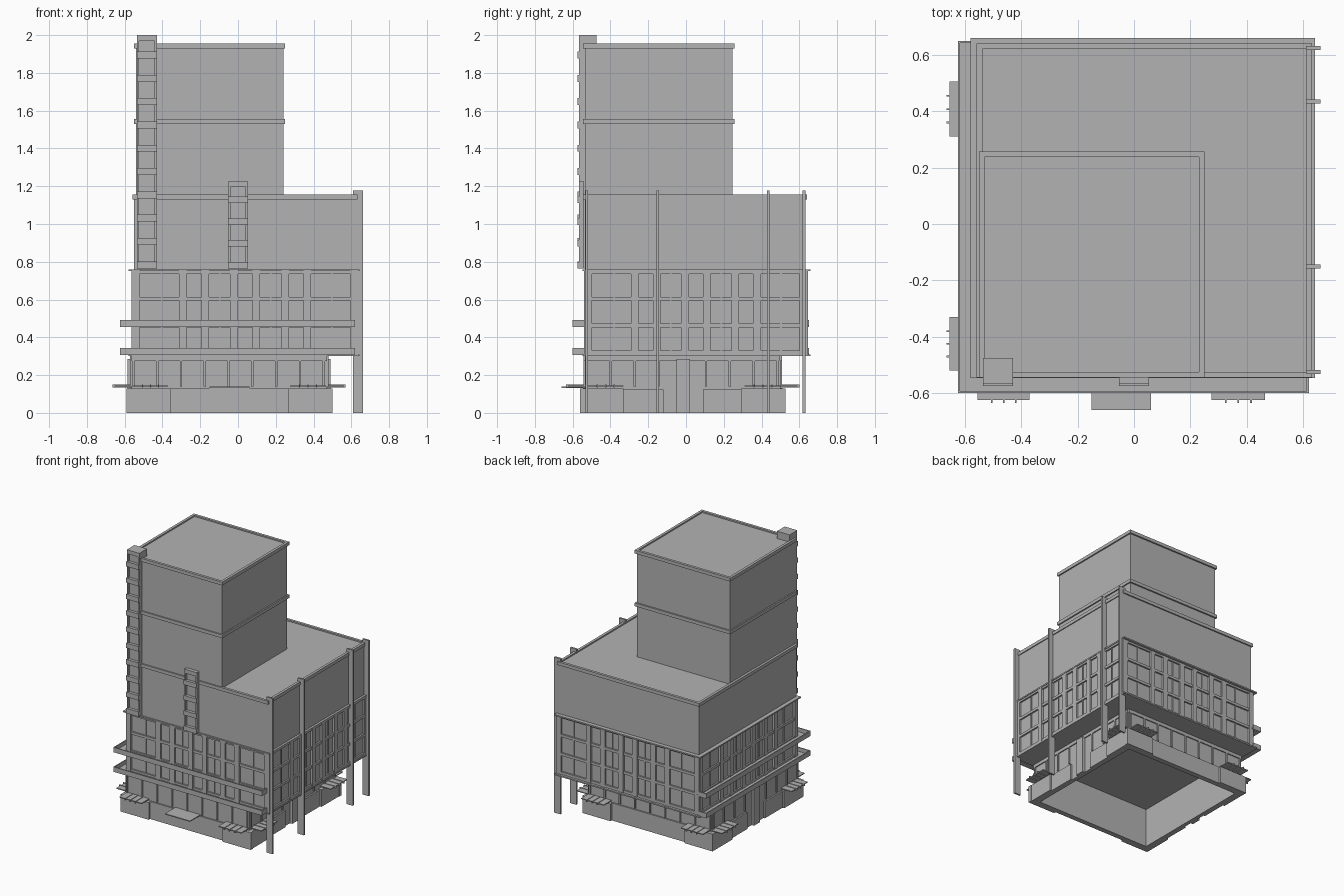
import bpy
import bmesh

cube = bpy.data.objects.get("Cube")
if cube:
    bpy.data.objects.remove(cube, do_unlink=True)

GREY = (0.45, 0.45, 0.45, 1)
mat = bpy.data.materials.new("concrete_grey")
mat.use_nodes = True
mat.diffuse_color = GREY
mat.node_tree.nodes["Principled BSDF"].inputs["Base Color"].default_value = GREY


def build(name, boxes):
    """One object made of boxes, each (x0, x1, y0, y1, z0, z1)."""
    bm = bmesh.new()
    for x0, x1, y0, y1, z0, z1 in boxes:
        verts = bmesh.ops.create_cube(bm, size=1)["verts"]
        for v in verts:
            v.co.x = x1 if v.co.x > 0 else x0
            v.co.y = y1 if v.co.y > 0 else y0
            v.co.z = z1 if v.co.z > 0 else z0
    mesh = bpy.data.meshes.new(name)
    bm.to_mesh(mesh)
    bm.free()
    mesh.materials.append(mat)
    obj = bpy.data.objects.new(name, mesh)
    bpy.context.collection.objects.link(obj)
    return obj


def ring(x0, x1, y0, y1, z0, z1, t):
    """Four walls of thickness t inside a rectangle."""
    return [(x0, x1, y0, y0 + t, z0, z1), (x0, x1, y1 - t, y1, z0, z1),
            (x0, x0 + t, y0 + t, y1 - t, z0, z1), (x1 - t, x1, y0 + t, y1 - t, z0, z1)]


def on_side(rect, side, a0, a1, d0, d1, z0, z1):
    """Box on one side of a rectangle: a along the wall, d outward from it."""
    x0, x1, y0, y1 = rect
    return {"front": (a0, a1, y0 - d1, y0 - d0, z0, z1),
            "back": (a0, a1, y1 + d0, y1 + d1, z0, z1),
            "left": (x0 - d1, x0 - d0, a0, a1, z0, z1),
            "right": (x1 + d0, x1 + d1, a0, a1, z0, z1)}[side]


SIDES = ("front", "back", "left", "right")

# Ground floor: open-bottomed shell, set back under the upper storeys
BASE = (-0.565, 0.47, -0.535, 0.5)
build("ground_walls", ring(*BASE, 0, 0.3, 0.03))
shops, frames, canopies, brackets = [], [], [], []
for side in SIDES:
    across = side in ("front", "back")
    start, end = (-0.59, 0.5) if across else (-0.56, 0.525)
    inner = (-0.355, 0.265) if across else (-0.33, 0.29)
    # Corner shop fronts
    for a0, a1 in ((start, inner[0]), (inner[1], end)):
        shops.append(on_side(BASE, side, a0, a1, 0, 0.026, 0, 0.13))
    # Middle shop fronts and door pier
    if across:
        shops.append(on_side(BASE, side, *inner, 0, 0.01, 0, 0.133))
    else:
        shops.append(on_side(BASE, side, -0.33, -0.12, 0, 0.012, 0, 0.125))
        shops.append(on_side(BASE, side, 0.09, 0.29, 0, 0.012, 0, 0.125))
        frames.append(on_side(BASE, side, -0.05, 0.02, 0, 0.02, 0, 0.285))
    # Clerestory mullions
    for i in range(9):
        a = start + 0.03 + i * 0.126
        frames.append(on_side(BASE, side, a, a + 0.012, 0, 0.008, 0.14, 0.3))
    frames.append(on_side(BASE, side, start + 0.025, end - 0.03, 0, 0.008, 0.275, 0.3))
    # Thin canopies with struts
    for a0, a1 in ((-0.555, -0.37), (0.275, 0.465)) if across else ((-0.52, -0.33), (0.31, 0.505)):
        canopies.append(on_side(BASE, side, a0, a1, 0, 0.09, 0.139, 0.146))
        for a in (a0 + 0.05, (a0 + a1) / 2, a1 - 0.05):
            brackets.append(on_side(BASE, side, a - 0.003, a + 0.003, 0, 0.1, 0.134, 0.15))
canopies.append(on_side(BASE, "front", -0.15, 0.06, 0, 0.125, 0.133, 0.14))
build("shop_fronts", shops)
build("ground_frames", frames)
build("canopies", canopies)
build("canopy_struts", brackets)

# Lower storeys: recessed glazing behind a grid of piers and spandrels
LOW = (-0.55, 0.625, -0.525, 0.63)
x0, x1, y0, y1 = LOW
build("lower_glazing", [(x0, x1, y0, y1, 0.3, 0.76)])
piers, spandrels = [], []
for side in SIDES:
    across = side in ("front", "back")
    mid, half = ((x0 + x1) / 2, (x1 - x0) / 2) if across else ((y0 + y1) / 2, (y1 - y0) / 2)
    for f in (0.985, 0.56, 0.36, 0.1):
        for s in (-1, 1):
            a = mid + s * f * half
            piers.append(on_side(LOW, side, a - 0.02, a + 0.02, 0, 0.015, 0.31, 0.75))
    for i in range(4):
        z = 0.31 + i * 0.142
        spandrels.append(on_side(LOW, side, mid - half, mid + half, 0, 0.012, z, z + 0.02))
    for f in (-0.75, -0.23, 0.23, 0.78):
        a = mid + f * half
        spandrels.append(on_side(LOW, side, a - 0.004, a + 0.004, 0, 0.006, 0.31, 0.75))
build("facade_piers", piers)
build("facade_spandrels", spandrels)
build("floor_ledges", [(-0.58, 0.642, -0.547, 0.66, z, z + 0.01) for z in (0.3, 0.75)])

# Wraparound balconies on the front and left
balconies = []
for z in (0.307, 0.455):
    top = z + 0.037
    balconies += [(-0.625, 0.62, -0.6, -0.52, z, z + 0.008),
                  (-0.625, -0.545, -0.52, 0.65, z, z + 0.008),
                  (-0.625, 0.62, -0.6, -0.592, z, top),
                  (-0.625, -0.617, -0.592, 0.65, z, top),
                  (0.612, 0.62, -0.592, -0.53, z, top),
                  (-0.617, -0.555, 0.642, 0.65, z, top)]
build("balconies", balconies)

# Middle block and tower with projecting cornices
build("middle_block", [(-0.55, 0.625, -0.535, 0.63, 0.76, 1.145)])
build("tower", [(-0.54, 0.24, -0.535, 0.245, 1.14, 1.945)])
cornices = ring(-0.558, 0.632, -0.545, 0.64, 1.13, 1.155, 0.02)
for z in (1.53, 1.93):
    cornices += ring(-0.55, 0.25, -0.545, 0.257, z, z + 0.025, 0.02)
build("cornices", cornices)


# Window stacks on the front face: side rails, floor bands and panels
def window_stack(name, x0, x1, z1, cells):
    z0, back, front = 0.765, -0.475, -0.567
    parts = [(x0 + 0.002, x1 - 0.002, front + 0.014, back, z0, z1)]
    for x in (x0, x1 - 0.012):
        parts.append((x, x + 0.012, front, back, z0, z1))
    step = (z1 - z0) / cells
    for i in range(cells):
        z = z0 + i * step
        parts.append((x0, x1, front - 0.008, back, z, z + step * 0.3))
    parts.append((x0, x1, front, back, z1 - 0.03, z1))
    build(name, parts)


window_stack("tall_window_stack", -0.535, -0.43, 2.0, 10)
window_stack("short_window_stack", -0.053, 0.053, 1.225, 4)
# The short stack rises only slightly proud of the middle block
short = bpy.data.objects["short_window_stack"]
for v in short.data.vertices:
    v.co.y = min(v.co.y, -0.54)

# Full-height fins along the right side
build("right_fins", [(0.61, 0.662, y - 0.007, y + 0.007, 0, 1.178)
                     for y in (-0.525, -0.15, 0.435, 0.625)])
